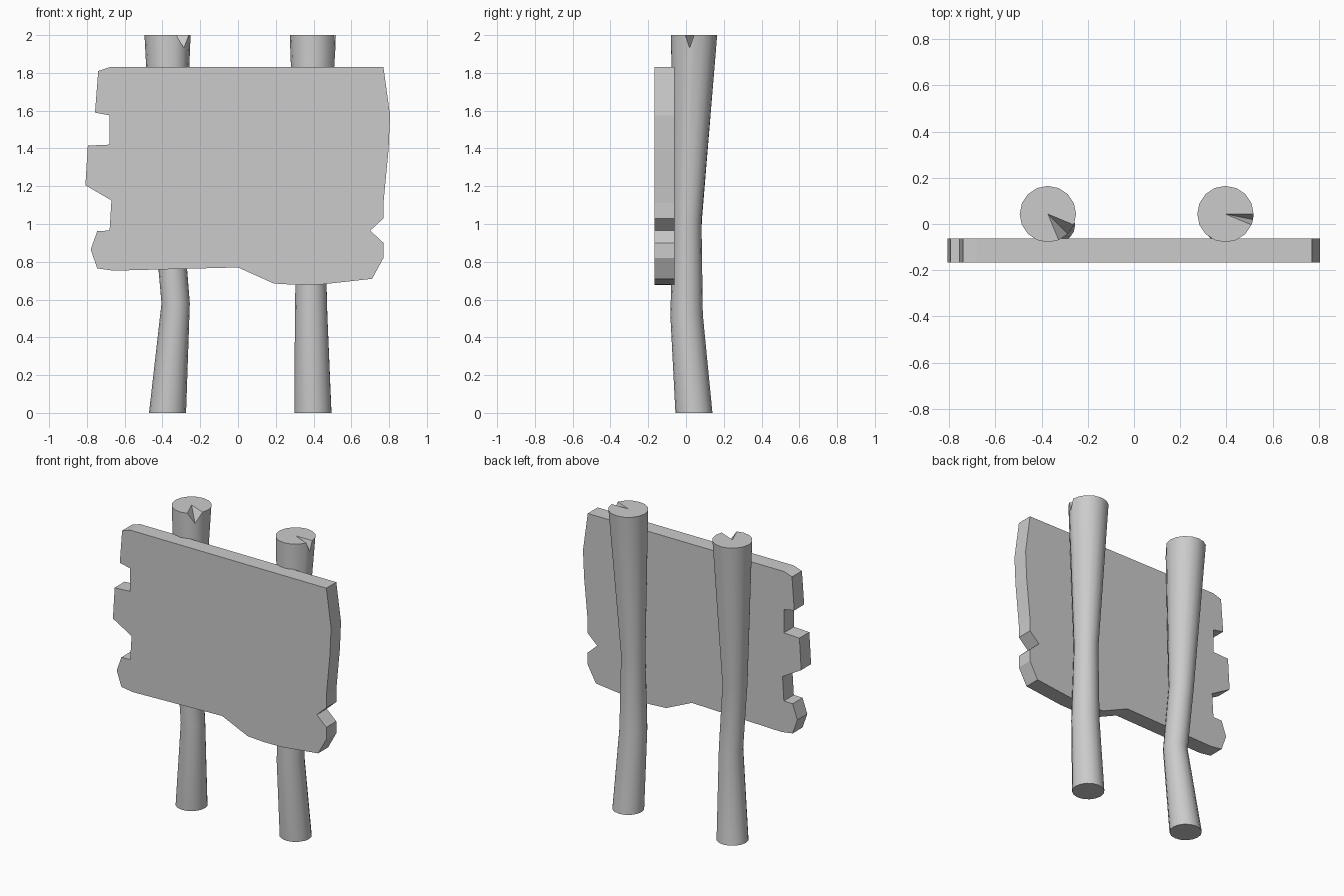
import bpy, bmesh
from math import sin, cos, radians

if "Cube" in bpy.data.objects:
    bpy.data.objects.remove(bpy.data.objects["Cube"])


def finish(bm, name, smooth=False):
    bmesh.ops.recalc_face_normals(bm, faces=bm.faces)
    me = bpy.data.meshes.new(name)
    bm.to_mesh(me)
    bm.free()
    ob = bpy.data.objects.new(name, me)
    bpy.context.collection.objects.link(ob)
    if smooth:
        bpy.ops.object.select_all(action='DESELECT')
        ob.select_set(True)
        bpy.context.view_layer.objects.active = ob
        bpy.ops.object.shade_smooth_by_angle(angle=radians(30))
    return ob


def post(name, rings, notch_deg):
    """Crooked log lofted through (x, y, z, radius) rings, with a split in its top."""
    bm = bmesh.new()
    angles = sorted({i * 22.5 for i in range(16)} | {notch_deg})
    n, k = len(angles), angles.index(notch_deg)
    loops = [[bm.verts.new((x + r * cos(radians(a)), y + r * sin(radians(a)), z))
              for a in angles] for x, y, z, r in rings]
    for lo, hi in zip(loops, loops[1:]):
        for i in range(n):
            j = (i + 1) % n
            bm.faces.new((lo[i], lo[j], hi[j], hi[i]))
    bm.faces.new(loops[0][::-1])
    # split: one rim vertex drops, wedge runs to the centre
    top = loops[-1]
    centre = bm.verts.new(rings[-1][:3])
    top[k].co.z -= 0.068
    a, b = top[k - 1], top[(k + 1) % n]
    bm.faces.new([centre] + [top[(k + 1 + i) % n] for i in range(n - 1)])
    bm.faces.new((centre, a, top[k]))
    bm.faces.new((centre, top[k], b))
    return finish(bm, name, smooth=True)


# Crooked posts
post("left_post", [(-0.373, 0.042, 0, 0.098), (-0.33, -0.004, 0.58, 0.075),
                   (-0.367, 0.007, 1.02, 0.077), (-0.373, 0.043, 2, 0.122)], 315.0)
post("right_post", [(0.397, 0.042, 0, 0.098), (0.387, 0.003, 0.52, 0.086),
                    (0.385, 0.007, 1.02, 0.075), (0.396, 0.043, 2, 0.122)], 348.75)

# Weathered board: ragged outline extruded front to back
outline = [(-0.74, 1.81), (-0.68, 1.83), (0.77, 1.83), (0.805, 1.575), (0.797, 1.395),
           (0.77, 1.11), (0.77, 1.03), (0.70, 0.965), (0.77, 0.9), (0.77, 0.82),
           (0.71, 0.71), (0.44, 0.68), (0.31, 0.678), (0.19, 0.685), (0, 0.77),
           (-0.66, 0.753), (-0.745, 0.765), (-0.78, 0.865), (-0.745, 0.963),
           (-0.68, 0.965), (-0.67, 1.125), (-0.808, 1.205), (-0.795, 1.415),
           (-0.68, 1.42), (-0.68, 1.575), (-0.757, 1.59)]
bm = bmesh.new()
face = bm.faces.new([bm.verts.new((x, -0.167, z)) for x, z in outline])
ext = bmesh.ops.extrude_face_region(bm, geom=[face], use_keep_orig=True)
bmesh.ops.translate(bm, vec=(0, 0.105, 0),
                    verts=[g for g in ext["geom"] if isinstance(g, bmesh.types.BMVert)])
finish(bm, "sign_board")
